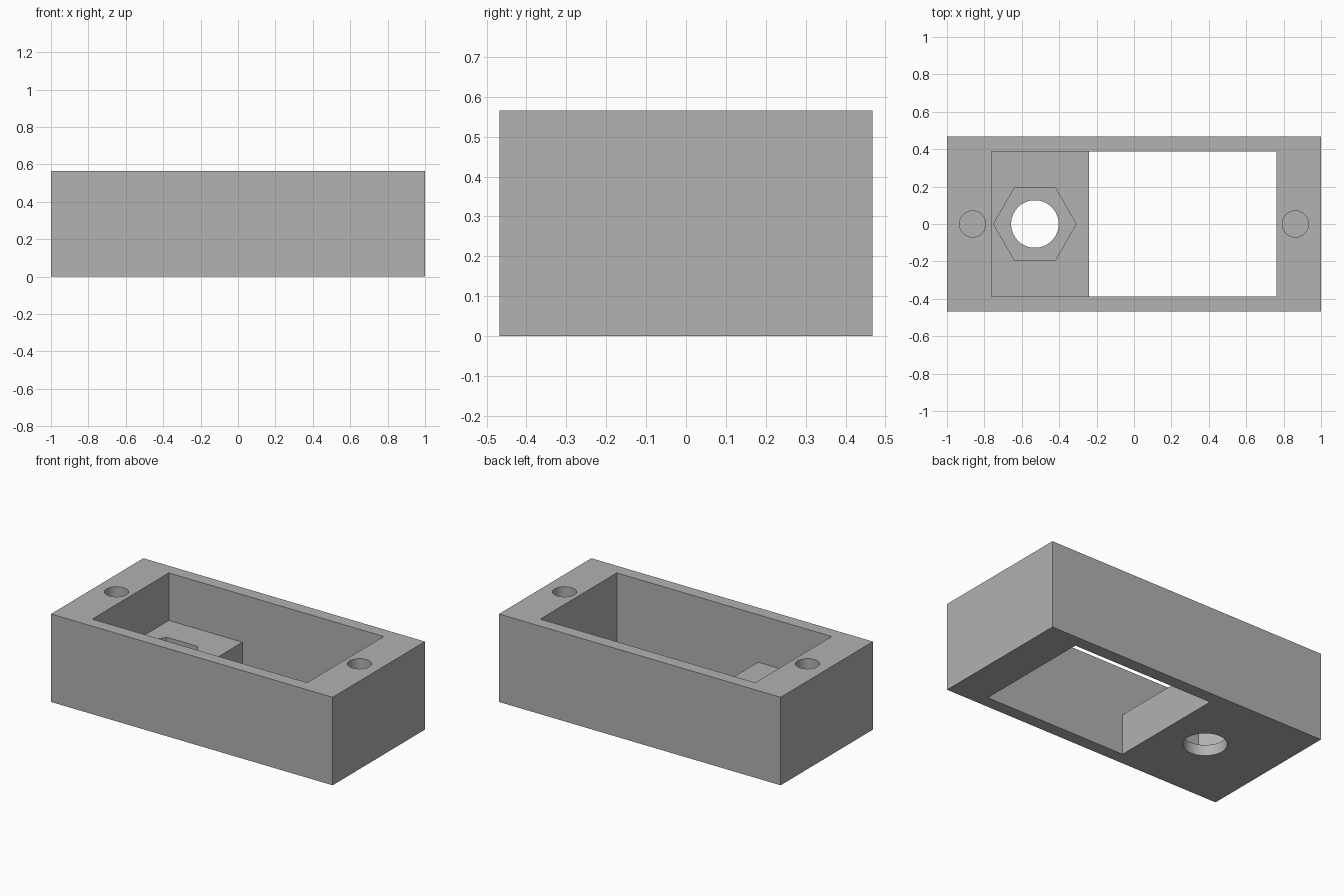
import bpy
from math import pi

cube = bpy.data.objects.get("Cube")
if cube:
    bpy.data.objects.remove(cube, do_unlink=True)

# Overall sizes
HEIGHT = 0.565
HALF_DEPTH = 0.468
CAVITY_X, CAVITY_Y = 0.763, 0.388
LEDGE_EDGE, LEDGE_TOP = -0.24, 0.26
NUT_X, NUT_FLOOR = -0.53, 0.07
OVER = 0.1

grey = bpy.data.materials.new("plain grey")
grey.use_nodes = True
colour = (0.445, 0.445, 0.445, 1)
grey.diffuse_color = colour
grey.node_tree.nodes["Principled BSDF"].inputs["Base Color"].default_value = colour


def box(name, low, high):
    """Axis-aligned box between two corners."""
    bpy.ops.mesh.primitive_cube_add(size=1, location=[(a + b) / 2 for a, b in zip(low, high)])
    obj = bpy.context.object
    obj.name = name
    obj.scale = [b - a for a, b in zip(low, high)]
    bpy.ops.object.transform_apply(location=True, rotation=True, scale=True)
    obj.data.materials.append(grey)
    return obj


def prism(name, x, radius, low, high, sides):
    """Upright prism centred on y = 0, with a corner pointing along x."""
    bpy.ops.mesh.primitive_cylinder_add(vertices=sides, radius=radius, depth=high - low,
                                        location=(x, 0, (low + high) / 2),
                                        rotation=(0, 0, pi / 2))
    obj = bpy.context.object
    obj.name = name
    bpy.ops.object.transform_apply(location=True, rotation=True, scale=True)
    obj.data.materials.append(grey)
    return obj


# Solid outer block
housing = box("housing", (-1, -HALF_DEPTH, 0), (1, HALF_DEPTH, HEIGHT))

# Upper cavity, floor opening, nut recess, bolt hole and blind screw holes
cutters = [
    box("cavity_cutter", (-CAVITY_X, -CAVITY_Y, LEDGE_TOP),
        (CAVITY_X, CAVITY_Y, HEIGHT + OVER)),
    box("opening_cutter", (LEDGE_EDGE, -CAVITY_Y, -OVER),
        (CAVITY_X, CAVITY_Y, HEIGHT + OVER)),
    prism("nut_recess_cutter", NUT_X, 0.221, NUT_FLOOR, LEDGE_TOP + OVER, 6),
    prism("bolt_hole_cutter", NUT_X, 0.127, -OVER, LEDGE_TOP, 64),
]
for side, x in (("right", -0.863), ("left", 0.863)):
    cutters.append(prism(side + "_screw_hole_cutter", x, 0.07, 0.2, HEIGHT + OVER, 48))

for cutter in cutters:
    cut = housing.modifiers.new(cutter.name, "BOOLEAN")
    cut.operation = "DIFFERENCE"
    cut.solver = "EXACT"
    cut.object = cutter
    bpy.context.view_layer.objects.active = housing
    bpy.ops.object.modifier_apply(modifier=cut.name)
    bpy.data.objects.remove(cutter, do_unlink=True)

# Round hole walls smooth, all other edges sharp
bpy.ops.object.select_all(action="DESELECT")
housing.select_set(True)
bpy.context.view_layer.objects.active = housing
bpy.ops.object.shade_smooth_by_angle(angle=pi / 6)
